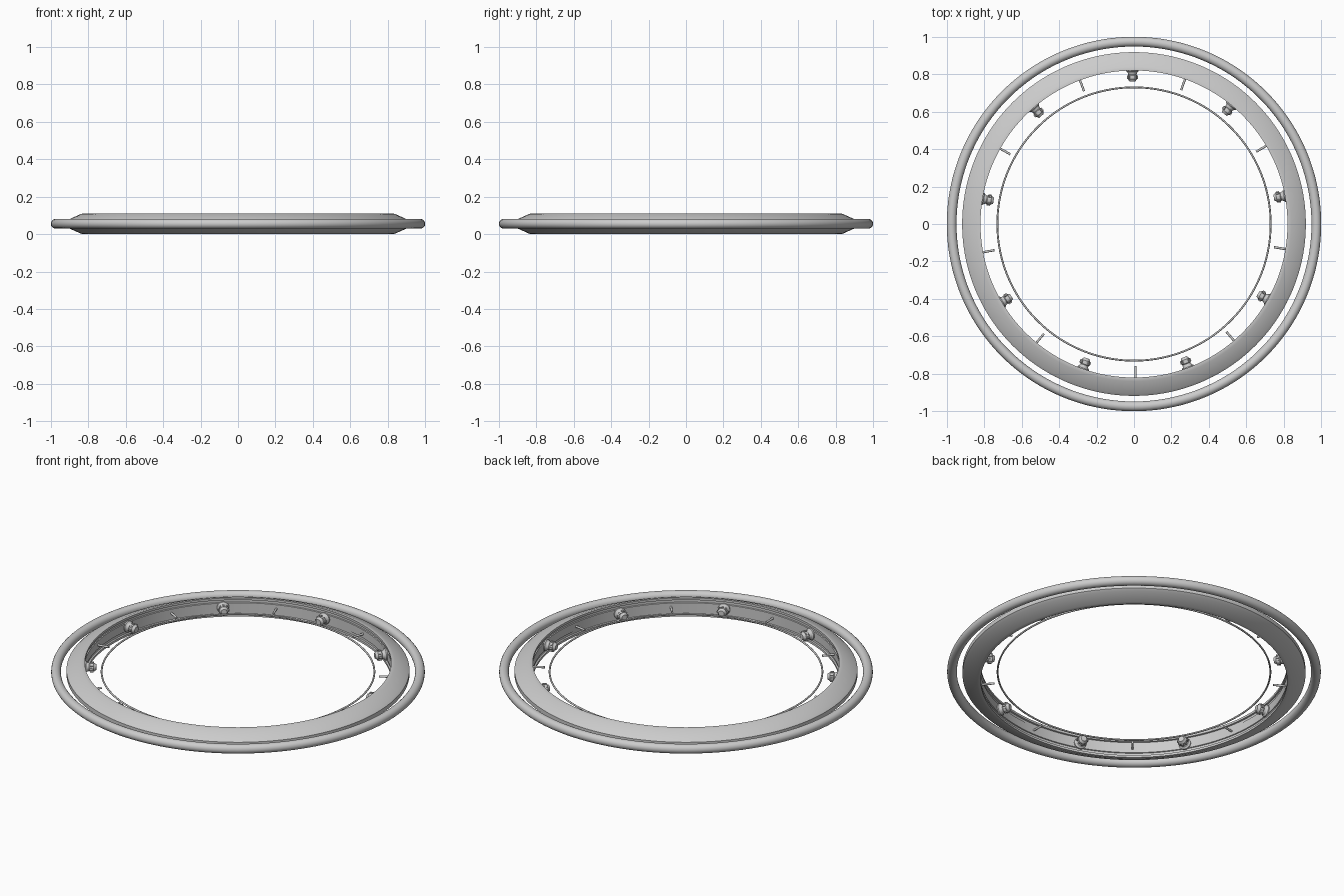
import bpy, bmesh, math
from mathutils import Matrix, Vector

if "Cube" in bpy.data.objects:
    bpy.data.objects.remove(bpy.data.objects["Cube"])

MID = 0.055      # height of the ring's middle plane
COUNT = 9        # lamps and pegs around the ring
OFFSET = 0.6     # small rotation of the layout, degrees


def finish(name, bm, matrix=None, angle=30):
    bmesh.ops.recalc_face_normals(bm, faces=bm.faces)
    mesh = bpy.data.meshes.new(name)
    bm.to_mesh(mesh)
    bm.free()
    ob = bpy.data.objects.new(name, mesh)
    bpy.context.collection.objects.link(ob)
    if matrix:
        ob.matrix_world = matrix
    bpy.ops.object.select_all(action='DESELECT')
    ob.select_set(True)
    bpy.context.view_layer.objects.active = ob
    bpy.ops.object.shade_smooth_by_angle(angle=math.radians(angle))
    return ob


def lathe(bm, profile, steps, closed=True):
    """Spin (radius, z) points around z."""
    rings = []
    for i in range(steps):
        a = 2 * math.pi * i / steps
        rings.append([bm.verts.new((r * math.cos(a), r * math.sin(a), z)) for r, z in profile])
    n = len(profile)
    for i in range(steps):
        a, b = rings[i], rings[(i + 1) % steps]
        for j in range(n if closed else n - 1):
            k = (j + 1) % n
            bm.faces.new((a[j], b[j], b[k], a[k]))
    if not closed:
        bm.faces.new([r[0] for r in rings])
        bm.faces.new([r[-1] for r in rings])


def torus(name, radius, minor, sides):
    bm = bmesh.new()
    prof = [(radius + minor * math.cos(2 * math.pi * i / sides),
             MID + minor * math.sin(2 * math.pi * i / sides)) for i in range(sides)]
    lathe(bm, prof, 144)
    return finish(name, bm, angle=50)


# Outer tube and thin inner hoop
torus("outer_tube", 0.974, 0.026, 20)
torus("inner_hoop", 0.73, 0.005, 8)

# Main ring: sloped top and bottom, stepped inner wall
half = [(0.918, 0.012), (0.905, 0.023), (0.84, 0.052), (0.828, 0.055), (0.82, 0.055),
        (0.82, 0.042), (0.828, 0.040), (0.828, 0.026), (0.823, 0.024)]
profile = [(r, MID + z) for r, z in half] + [(r, MID - z) for r, z in reversed(half)]
bm = bmesh.new()
lathe(bm, profile, 144)
finish("main_ring", bm, angle=20)


def inward(angle, radius):
    """Place local +z pointing at the ring centre."""
    a = math.radians(angle)
    out = Vector((math.cos(a), math.sin(a), 0))
    rot = (-out).to_track_quat('Z', 'Y').to_matrix().to_4x4()
    return Matrix.Translation(out * radius + Vector((0, 0, MID))) @ rot


def lamp(index, angle):
    # Flared socket, neck and cap
    bm = bmesh.new()
    lathe(bm, [(0.033, 0), (0.033, 0.008), (0.026, 0.014), (0.022, 0.026), (0.025, 0.030),
               (0.025, 0.050), (0.020, 0.056), (0.016, 0.064)], 20, closed=False)
    # Grip ribs around the cap
    for i in range(8):
        m = (Matrix.Rotation(2 * math.pi * i / 8, 4, 'Z') @ Matrix.Translation((0.025, 0, 0.040))
             @ Matrix.Diagonal((0.010, 0.009, 0.018, 1)))
        bmesh.ops.create_cube(bm, size=1, matrix=m)
    finish(f"lamp_{index}", bm, inward(angle, 0.824))


def peg(index, angle):
    bm = bmesh.new()
    bmesh.ops.create_cone(bm, cap_ends=True, segments=12, radius1=0.006, radius2=0.006, depth=0.07,
                          matrix=Matrix.Translation((0, 0, 0.035)))
    finish(f"peg_{index}", bm, inward(angle, 0.828))


# Lamps and pegs alternate around the inner wall
for k in range(COUNT):
    step = 360 / COUNT
    lamp(k + 1, 90 + OFFSET + k * step)
    peg(k + 1, 90 + OFFSET + (k + 0.5) * step)
